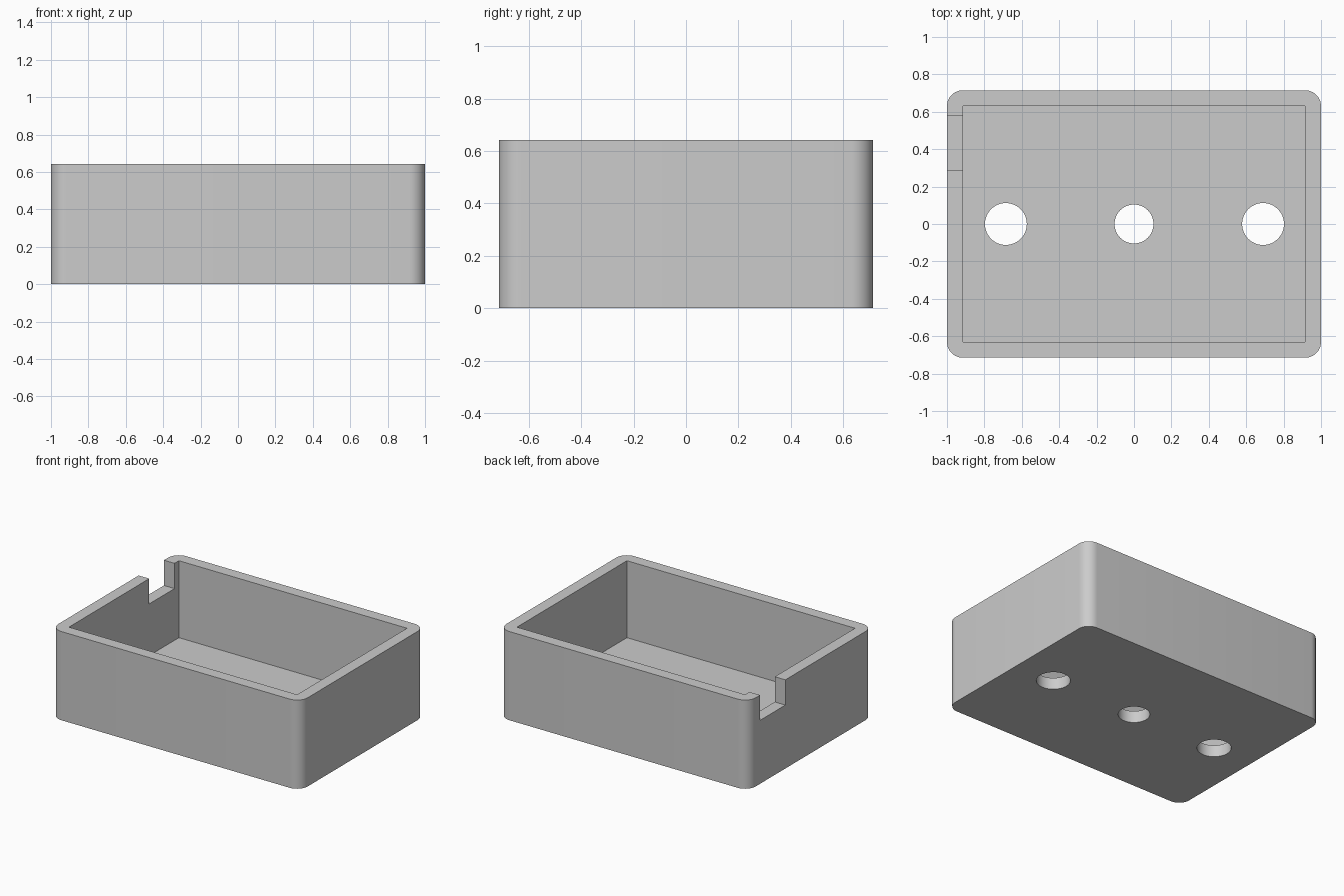
import bpy

if "Cube" in bpy.data.objects:
    bpy.data.objects.remove(bpy.data.objects["Cube"], do_unlink=True)

LENGTH, WIDTH, HEIGHT, WALL = 2.0, 1.43, 0.643, 0.085

grey = bpy.data.materials.new("light_grey")
grey.use_nodes = True
grey.diffuse_color = (0.6, 0.6, 0.6, 1)
grey.node_tree.nodes["Principled BSDF"].inputs["Base Color"].default_value = grey.diffuse_color


def box(name, low, high):
    """Box between two corners."""
    bpy.ops.mesh.primitive_cube_add(size=1)
    ob = bpy.context.object
    ob.name = name
    for v in ob.data.vertices:
        v.co = [l if c < 0 else h for c, l, h in zip(v.co, low, high)]
    ob.data.materials.append(grey)
    return ob


def apply(ob, mod):
    bpy.ops.object.select_all(action='DESELECT')
    bpy.context.view_layer.objects.active = ob
    ob.select_set(True)
    bpy.ops.object.modifier_apply(modifier=mod.name)


def cut(ob, cutter):
    mod = ob.modifiers.new("cut", 'BOOLEAN')
    mod.operation = 'DIFFERENCE'
    mod.solver = 'EXACT'
    mod.object = cutter
    apply(ob, mod)
    bpy.data.objects.remove(cutter, do_unlink=True)


# Outer block with rounded upright corners
x, y = LENGTH / 2, WIDTH / 2
tray = box("open_box", (-x, -y, 0), (x, y, HEIGHT))
weights = tray.data.attributes.new("bevel_weight_edge", 'FLOAT', 'EDGE')
for edge in tray.data.edges:
    a, b = (tray.data.vertices[i].co for i in edge.vertices)
    weights.data[edge.index].value = float(abs(a.z - b.z) > 0.1)
bevel = tray.modifiers.new("round", 'BEVEL')
bevel.limit_method = 'WEIGHT'
bevel.width = WALL
bevel.segments = 10
apply(tray, bevel)

# Square-cornered cavity
cut(tray, box("cavity_cutter", (WALL - x, WALL - y, WALL), (x - WALL, y - WALL, 1)))

# Cable notch in the right wall
cut(tray, box("notch_cutter", (-x - 0.1, 0.29, 0.46), (WALL / 2 + WALL - x, 0.58, 1)))

# Floor holes, the outer pair slightly larger
for hole_x, radius in ((-0.685, 0.112), (0, 0.104), (0.69, 0.112)):
    bpy.ops.mesh.primitive_cylinder_add(vertices=48, radius=radius, depth=0.4,
                                        location=(hole_x, 0, 0))
    hole = bpy.context.object
    hole.name = "hole_cutter"
    hole.data.materials.append(grey)
    cut(tray, hole)

bpy.ops.object.select_all(action='DESELECT')
tray.select_set(True)
bpy.context.view_layer.objects.active = tray
bpy.ops.object.shade_smooth_by_angle(angle=0.52)
